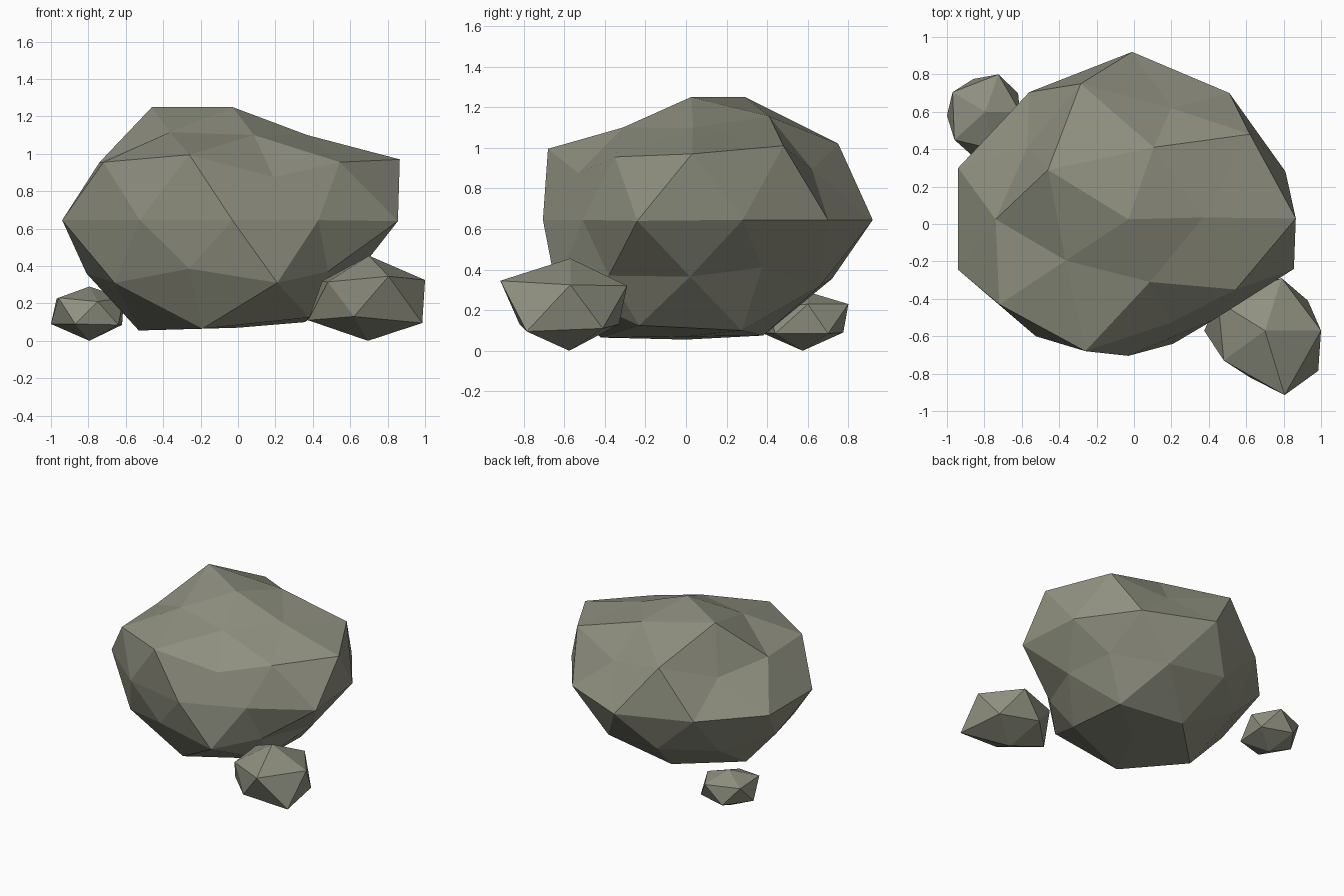
import bpy
import bmesh

stone = bpy.data.materials.new("olive_grey_stone")
stone.diffuse_color = (0.275, 0.28, 0.215, 1)


def bridge(bm, a, b):
    """Triangle band between equal rings; b[k] lies between a[k] and a[k+1]."""
    n = len(a)
    for k in range(n):
        j = (k + 1) % n
        bm.faces.new((a[k], a[j], b[k]))
        bm.faces.new((b[k], a[j], b[j]))


def cap(bm, five, ten, shift):
    """Triangle band between a ring of five and a ring of ten."""
    for i in range(5):
        r = [ten[(2 * i + shift + d) % 10] for d in (-1, 0, 1)]
        bm.faces.new((five[i], r[0], r[1]))
        bm.faces.new((five[i], r[1], r[2]))
        bm.faces.new((five[i], r[2], five[(i + 1) % 5]))


def fan(bm, pole, ring):
    for i in range(len(ring)):
        bm.faces.new((pole, ring[i], ring[(i + 1) % len(ring)]))


def rock(name, rings):
    """Faceted stone from rings of points, listed top pole to bottom pole."""
    bm = bmesh.new()
    v = [[bm.verts.new(p) for p in ring] for ring in rings]
    fan(bm, v[0][0], v[1])
    fan(bm, v[-1][0], v[-2])
    if len(v) == 4:
        bridge(bm, v[1], v[2])
    else:
        cap(bm, v[1], v[2], 0)
        bridge(bm, v[2], v[3])
        bridge(bm, v[3], v[4][1:] + v[4][:1])
        cap(bm, v[5], v[4], 1)
    bmesh.ops.recalc_face_normals(bm, faces=bm.faces)
    mesh = bpy.data.meshes.new(name)
    bm.to_mesh(mesh)
    bm.free()
    mesh.materials.append(stone)
    bpy.context.collection.objects.link(bpy.data.objects.new(name, mesh))


# Main boulder: crown, shoulder, waist, underside and base rings
rock("boulder", [
    [(-.03, .025, 1.25)],
    [(.37, .035, 1.10), (.105, .41, 1.155), (-.46, .29, 1.25),
     (-.365, -.195, 1.115), (.085, -.31, 1.10)],
    [(.865, .03, .97), (.62, .48, 1.01), (.2, .62, .895), (-.285, .75, 1.02),
     (-.57, .41, .89), (-.74, .025, .955), (-.72, -.43, .955),
     (-.26, -.68, .995), (.19, -.53, .875), (.545, -.35, .955)],
    [(.81, .28, .645), (.51, .70, .645), (-.01, .92, .645), (-.56, .705, .645),
     (-.94, .30, .645), (-.94, -.245, .645), (-.525, -.60, .645),
     (-.03, -.705, .645), (.43, -.51, .645), (.855, -.24, .64)],
    [(.64, .02, .365), (.55, .375, .41), (.22, .66, .32), (-.25, .72, .355),
     (-.60, .43, .32), (-.81, .03, .36), (-.66, -.41, .31),
     (-.26, -.61, .385), (.21, -.64, .31), (.48, -.38, .37)],
    [(.36, .275, .10), (-.14, .38, .075), (-.53, 0, .055),
     (-.19, -.42, .065), (.38, -.23, .125)],
    [(0, 0, .07)],
])

# Medium stone at the front right
rock("front_stone", [
    [(.70, -.57, .455)],
    [(1.0, -.57, .325), (.79, -.29, .32), (.45, -.415, .32),
     (.48, -.73, .315), (.805, -.915, .345)],
    [(.93, -.41, .11), (.62, -.33, .13), (.375, -.57, .11),
     (.62, -.82, .13), (.985, -.785, .095)],
    [(.695, -.575, 0)],
])

# Little stone at the back left
rock("back_stone", [
    [(-.795, .60, .29)],
    [(-.61, .60, .23), (-.725, .80, .23), (-.97, .705, .225),
     (-.96, .45, .23), (-.75, .40, .21)],
    [(-.62, .70, .085), (-.86, .775, .09), (-1.0, .58, .09),
     (-.87, .37, .09), (-.64, .44, .085)],
    [(-.795, .575, 0)],
])
